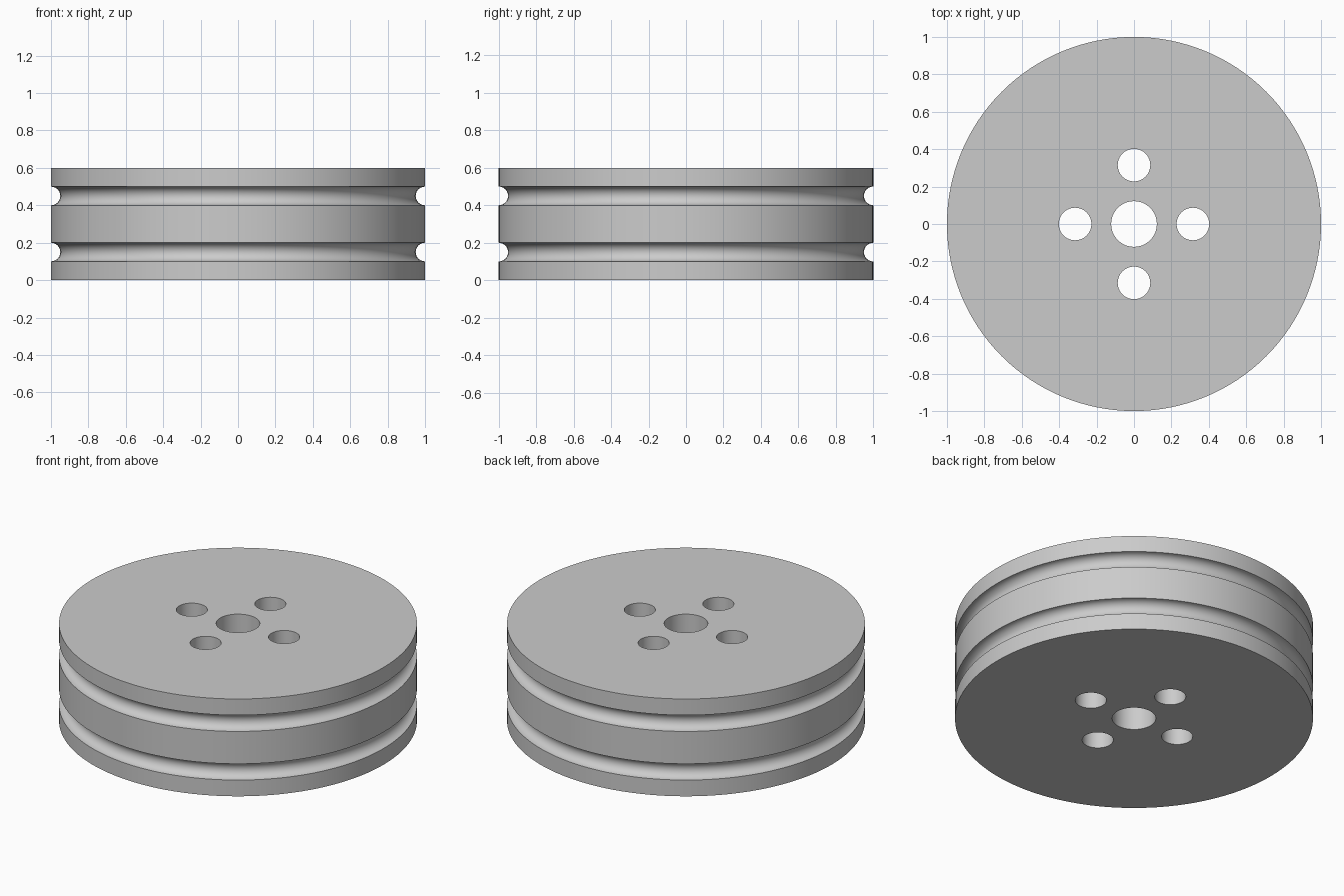
import bpy, bmesh, math

if "Cube" in bpy.data.objects:
    bpy.data.objects.remove(bpy.data.objects["Cube"])

SEG = 128
HEIGHT, GROOVE_R = 0.6, 0.05

grey = bpy.data.materials.new("light_grey")
grey.diffuse_color = (0.6, 0.6, 0.6, 1)
grey.use_nodes = True
grey.node_tree.nodes["Principled BSDF"].inputs["Base Color"].default_value = grey.diffuse_color

# Rim profile (radius, height) with two half-round grooves
profile = [(1, 0)]
for zc in (0.15, 0.45):
    for i in range(13):
        a = math.pi * i / 12
        profile.append((1 - GROOVE_R * math.sin(a), zc - GROOVE_R * math.cos(a)))
profile.append((1, HEIGHT))

# Wheel body: stacked rings joined by quads and closed by flat caps
bm = bmesh.new()
rings = []
for r, z in profile:
    rings.append([bm.verts.new((r * math.cos(2 * math.pi * k / SEG),
                                r * math.sin(2 * math.pi * k / SEG), z))
                  for k in range(SEG)])
for low, high in zip(rings, rings[1:]):
    for k in range(SEG):
        n = (k + 1) % SEG
        bm.faces.new((low[k], low[n], high[n], high[k]))
bm.faces.new(rings[0][::-1])
bm.faces.new(rings[-1])
mesh = bpy.data.meshes.new("grooved_wheel")
bm.to_mesh(mesh)
bm.free()
wheel = bpy.data.objects.new("grooved_wheel", mesh)
bpy.context.collection.objects.link(wheel)
mesh.materials.append(grey)


def drill(name, radius, x, y):
    """Cut a vertical through hole in the wheel."""
    bpy.ops.mesh.primitive_cylinder_add(vertices=64, radius=radius, depth=1,
                                        location=(x, y, HEIGHT / 2))
    cutter = bpy.context.object
    cutter.name = name
    cutter.hide_render = True
    cutter.data.materials.append(grey)
    mod = wheel.modifiers.new(name, 'BOOLEAN')
    mod.operation = 'DIFFERENCE'
    mod.solver = 'EXACT'
    mod.object = cutter
    bpy.ops.object.select_all(action='DESELECT')
    wheel.select_set(True)
    bpy.context.view_layer.objects.active = wheel
    bpy.ops.object.modifier_apply(modifier=name)
    bpy.data.objects.remove(cutter)


# Axle hole and four bolt holes
drill("axle_hole", 0.122, 0, 0)
for i in range(4):
    a = i * math.pi / 2
    drill("bolt_hole", 0.087, 0.315 * math.cos(a), 0.315 * math.sin(a))

bpy.ops.object.shade_smooth_by_angle(angle=math.radians(30))
